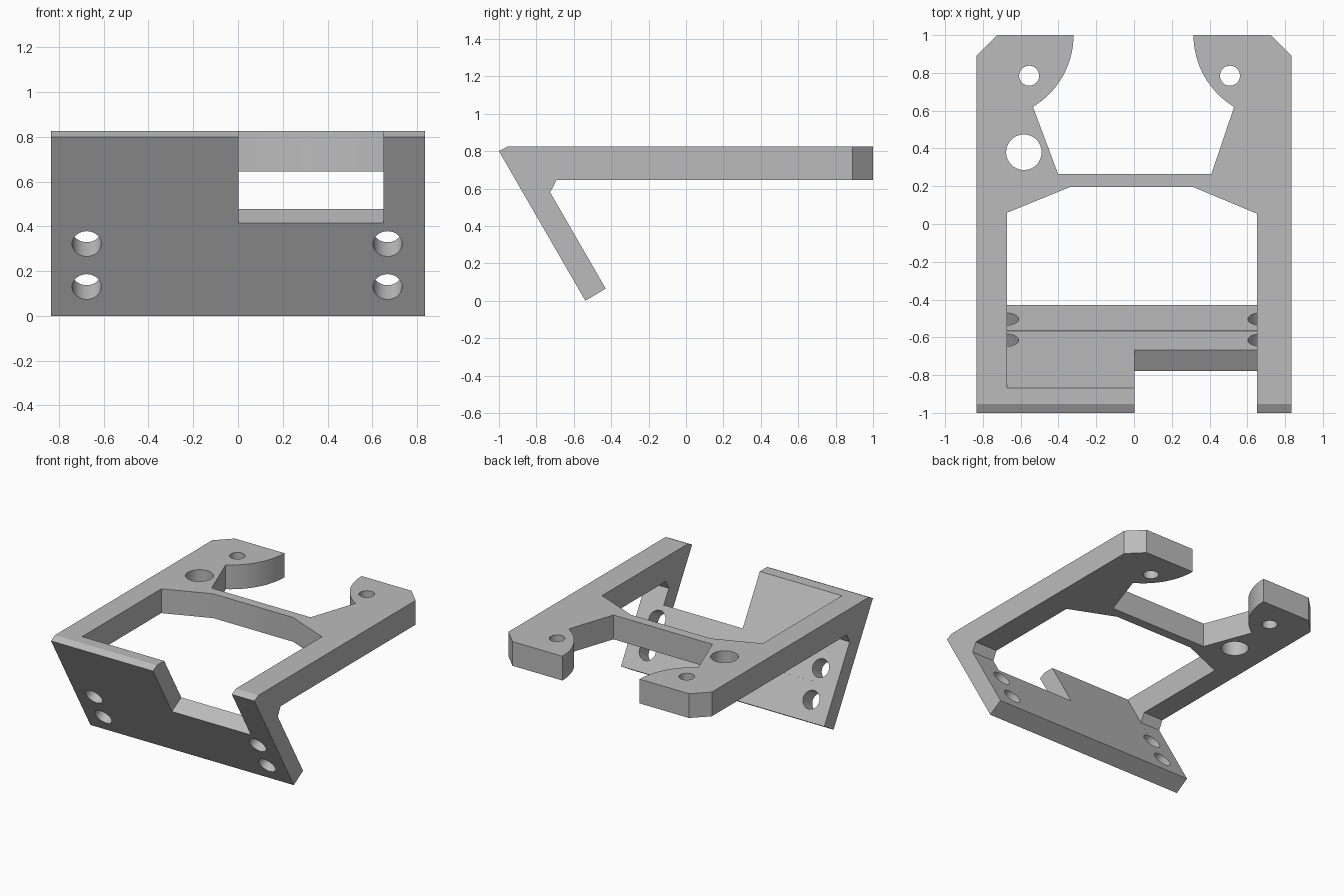
import bpy
import bmesh
import math
from mathutils import Vector, Matrix

if "Cube" in bpy.data.objects:
    bpy.data.objects.remove(bpy.data.objects["Cube"], do_unlink=True)

W = 0.835                        # half width
LEFT, RIGHT = -0.672, 0.65       # inner sides of the rails
SLOPE = math.tan(math.radians(30))
NORMAL = Vector((0, math.cos(math.radians(30)), 0.5))   # front panel, pointing back

grey = bpy.data.materials.new("plain grey")
grey.use_nodes = True
colour = (0.5, 0.5, 0.5, 1)
grey.diffuse_color = colour
grey.node_tree.nodes["Principled BSDF"].inputs["Base Color"].default_value = colour


def finish(name, bm):
    bmesh.ops.recalc_face_normals(bm, faces=bm.faces)
    mesh = bpy.data.meshes.new(name)
    bm.to_mesh(mesh)
    bm.free()
    mesh.materials.append(grey)
    obj = bpy.data.objects.new(name, mesh)
    bpy.context.collection.objects.link(obj)
    return obj


def prism(name, outline, place, lo, hi):
    """Extrude a 2D outline from lo to hi; place(a, b, t) gives the 3D point."""
    bm = bmesh.new()
    face = bm.faces.new([bm.verts.new(place(a, b, lo)) for a, b in outline])
    moved = bmesh.ops.extrude_face_region(bm, geom=[face])["geom"]
    shift = Vector(place(0, 0, hi)) - Vector(place(0, 0, lo))
    bmesh.ops.translate(bm, vec=shift, verts=[g for g in moved if isinstance(g, bmesh.types.BMVert)])
    return finish(name, bm)


def across(y, z, x):
    return (x, y, z)


def upright(x, y, z):
    return (x, y, z)


def cylinder(name, centre, radius, length, direction):
    bm = bmesh.new()
    turn = Vector((0, 0, 1)).rotation_difference(direction).to_matrix().to_4x4()
    bmesh.ops.create_cone(bm, cap_ends=True, segments=48, radius1=radius, radius2=radius,
                          depth=length, matrix=Matrix.Translation(centre) @ turn)
    return finish(name, bm)


def front_y(z):
    return -1 + (0.8 - z) * SLOPE


def inner_y(z):
    return front_y(z) + 0.1465


# Solid bracket: flat top plate with the sloping front panel
side = [(-1, 0.8), (-0.953, 0.825), (1, 0.825), (1, 0.645), (-0.692, 0.645),
        (inner_y(0.58), 0.58), (inner_y(0.065), 0.065), (front_y(0), 0)]
bracket = prism("bracket", side, across, -W, W)
cutters = []

# Middle opening, its front wall following the back of the panel
opening = prism("opening_cutter", [(LEFT, -0.9), (RIGHT, -0.9), (RIGHT, 0.055), (0.315, 0.195),
                                   (-0.34, 0.195), (LEFT, 0.06)], upright, 0.3, 0.95)
for v in opening.data.vertices:
    if v.co.y < -0.5:
        v.co.y = inner_y(v.co.z) - 0.0005
cutters.append(opening)


# Rear bay between the two rounded ears
def ear_arc(cx, sign, r=0.443):
    end = math.acos((r - 0.215) / r)
    return [(cx + sign * r * math.cos(end * i / 16), 1 - r * math.sin(end * i / 16))
            for i in range(17)]


bay = ([(-0.32, 1.1)] + ear_arc(-0.763, 1) + [(-0.402, 0.265), (0.41, 0.265)]
       + ear_arc(0.758, -1)[::-1] + [(0.315, 1.1)])
cutters.append(prism("bay_cutter", bay, upright, 0.5, 0.95))

# Chamfered rear corners
for s in (-1, 1):
    corner = [(s * (W + 0.1), 0.79), (s * (W - 0.21), 1.1), (s * (W + 0.1), 1.1)]
    cutters.append(prism("corner_cutter", corner, upright, 0.5, 0.95))

# Notch in the front panel, its floor square to the panel
sill = Vector((0, front_y(0.415), 0.415))
a, b = sill - 0.3 * NORMAL, sill + 0.2 * NORMAL
cutters.append(prism("notch_cutter", [(a.y, a.z), (b.y, b.z), (b.y, 0.95), (a.y - 0.2, 0.95)],
                     across, 0.002, RIGHT))

# Holes through the top plate
for x, y, r in ((-0.555, 0.785, 0.053), (0.508, 0.785, 0.053), (-0.583, 0.38, 0.094)):
    cutters.append(cylinder("plate_hole_cutter", Vector((x, y, 0.73)), r, 0.5, Vector((0, 0, 1))))

# Screw holes through the front panel
for x in (-0.676, 0.668):
    for z in (0.13, 0.322):
        centre = Vector((x, front_y(z), z)) + 0.06 * NORMAL
        cutters.append(cylinder("panel_hole_cutter", centre, 0.065, 0.3, NORMAL))

# Carve the bracket and discard the cutters
bpy.context.view_layer.objects.active = bracket
bracket.select_set(True)
for cutter in cutters:
    cutter.hide_render = True
    mod = bracket.modifiers.new("cut", "BOOLEAN")
    mod.operation = "DIFFERENCE"
    mod.solver = "EXACT"
    mod.object = cutter
    bpy.ops.object.modifier_apply(modifier=mod.name)
    bpy.data.objects.remove(cutter, do_unlink=True)
bpy.ops.object.shade_smooth_by_angle(angle=math.radians(25))
